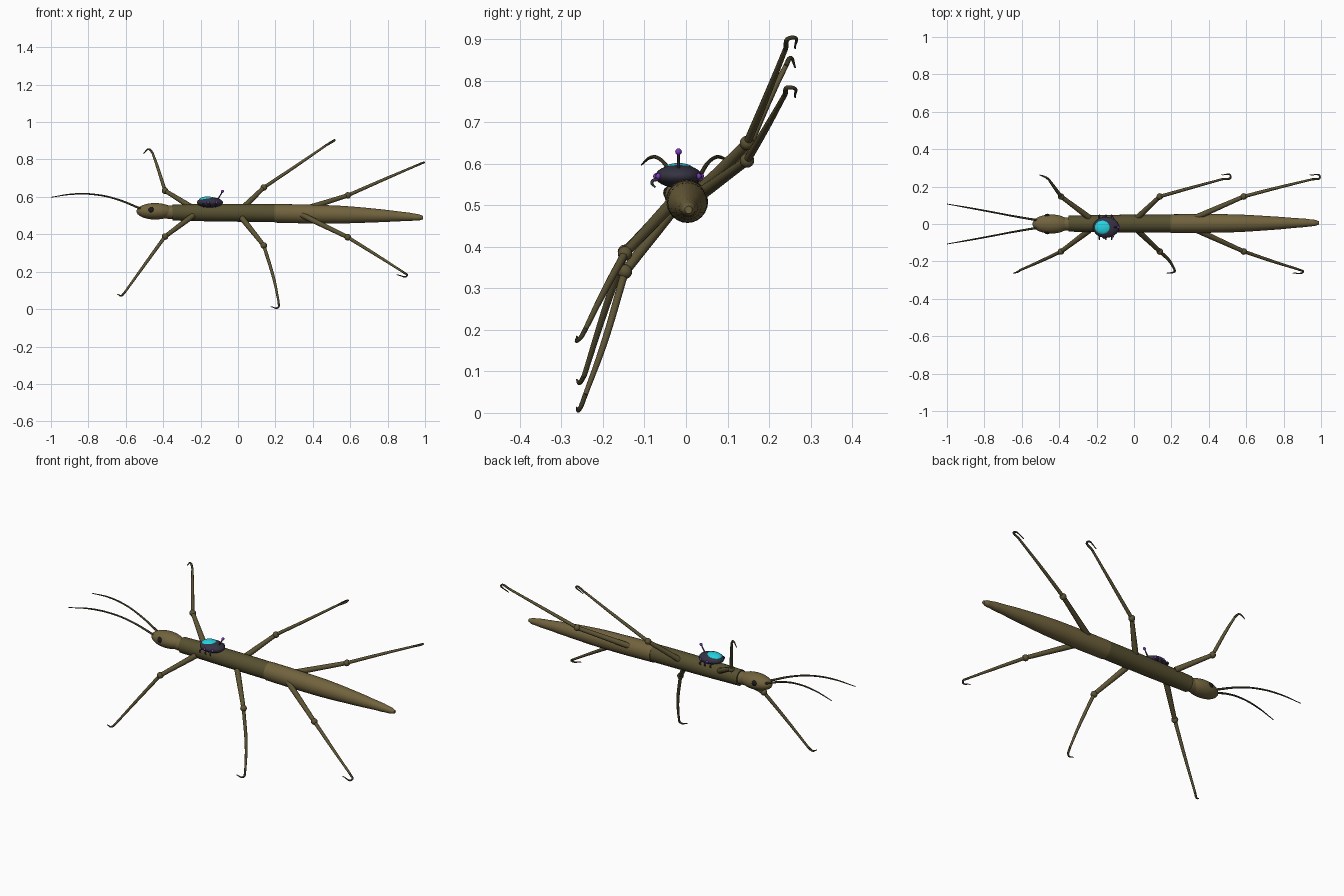
import bpy, math
from mathutils import Vector


def material(name, rgb):
    m = bpy.data.materials.new(name)
    m.diffuse_color = (*rgb, 1)
    return m


OLIVE = material("olive", (0.165, 0.125, 0.048))
DARK_OLIVE = material("dark_olive", (0.095, 0.08, 0.03))
LEG = material("leg_brown", (0.11, 0.088, 0.035))
CLAW = material("claw", (0.05, 0.042, 0.018))
BLACK = material("eye_black", (0.01, 0.01, 0.01))
SHELL = material("shell", (0.035, 0.033, 0.055))
CYAN = material("cyan", (0.02, 0.65, 0.75))
PURPLE = material("purple", (0.2, 0.04, 0.5))


def finish(ob, name, mat):
    ob.name = name
    ob.data.materials.clear()
    ob.data.materials.append(mat)
    bpy.ops.object.shade_smooth_by_angle(angle=math.radians(50))


def tube(name, pts, radii, mat, sides=4, steps=8):
    """Smooth tapered tube through the points."""
    cu = bpy.data.curves.new(name, 'CURVE')
    cu.dimensions = '3D'
    cu.bevel_depth = 1
    cu.bevel_resolution = sides
    cu.resolution_u = steps
    cu.use_fill_caps = True
    sp = cu.splines.new('BEZIER')
    sp.bezier_points.add(len(pts) - 1)
    sp.radius_interpolation = 'CARDINAL'
    for bp, p, r in zip(sp.bezier_points, pts, radii):
        bp.co = p
        bp.radius = r
        bp.handle_left_type = bp.handle_right_type = 'AUTO'
    ob = bpy.data.objects.new(name, cu)
    bpy.context.collection.objects.link(ob)
    bpy.ops.object.select_all(action='DESELECT')
    ob.select_set(True)
    bpy.context.view_layer.objects.active = ob
    bpy.ops.object.convert(target='MESH')
    finish(bpy.context.object, name, mat)


def ball(name, loc, size, mat, seg=24, rot=(0, 0, 0)):
    bpy.ops.mesh.primitive_uv_sphere_add(segments=seg, ring_count=seg // 2, location=loc, rotation=rot)
    ob = bpy.context.object
    ob.scale = size if isinstance(size, tuple) else (size,) * 3
    finish(ob, name, mat)


# body: thorax, long tapering abdomen, head with neck
tube("thorax", [(-0.35, 0.002, 0.516), (-0.2, 0.002, 0.516), (0, 0.002, 0.515), (0.2, 0.002, 0.513)],
     [0.043, 0.046, 0.048, 0.048], DARK_OLIVE, 10)
tube("abdomen",
     [(0.195, 0.002, 0.512), (0.4, 0.003, 0.508), (0.6, 0.004, 0.504), (0.8, 0.005, 0.498),
      (0.92, 0.006, 0.493), (0.97, 0.006, 0.490), (0.99, 0.006, 0.489)],
     [0.05, 0.05, 0.045, 0.032, 0.022, 0.016, 0.009], OLIVE, 10)
ball("head", (-0.443, 0, 0.523), (0.1, 0.051, 0.044), OLIVE, 32)
tube("neck", [(-0.41, 0, 0.52), (-0.34, 0, 0.517)], [0.035, 0.036], OLIVE, 8)

# eyes and antennae
for s, side in ((-1, "right"), (1, "left")):
    ball(f"eye_{side}", (-0.464, s * 0.042, 0.53), (0.016, 0.013, 0.016), BLACK, 16)
    tube(f"antenna_{side}",
         [(-0.515, s * 0.02, 0.535), (-0.65, s * 0.043, 0.588), (-0.76, s * 0.064, 0.612),
          (-0.88, s * 0.086, 0.615), (-1.0, s * 0.107, 0.598)],
         [0.006, 0.005, 0.0045, 0.004, 0.002], CLAW, 3)

# legs: hip, knee, shin bend, foot, hook apex, claw end
LEGS = {
    "front_left_leg": [(-0.24, 0.035, 0.54), (-0.39, 0.147, 0.633), (-0.432, 0.205, 0.765),
                       (-0.457, 0.24, 0.835), (-0.477, 0.252, 0.855), (-0.505, 0.263, 0.832)],
    "middle_left_leg": [(0.02, 0.035, 0.535), (0.138, 0.147, 0.65), (0.32, 0.198, 0.772),
                        (0.47, 0.239, 0.875), (0.517, 0.255, 0.904), (0.467, 0.263, 0.878)],
    "hind_left_leg": [(0.33, 0.035, 0.527), (0.587, 0.147, 0.608), (0.78, 0.197, 0.693),
                      (0.95, 0.238, 0.766), (0.994, 0.252, 0.784), (0.94, 0.263, 0.76)],
    "front_right_leg": [(-0.24, -0.035, 0.5), (-0.39, -0.147, 0.388), (-0.5, -0.199, 0.236),
                        (-0.605, -0.245, 0.09), (-0.625, -0.257, 0.072), (-0.645, -0.263, 0.08)],
    "middle_right_leg": [(0.02, -0.035, 0.488), (0.138, -0.147, 0.34), (0.192, -0.2, 0.16),
                         (0.216, -0.242, 0.045), (0.213, -0.257, 0.008), (0.175, -0.263, 0.013)],
    "hind_right_leg": [(0.34, -0.035, 0.504), (0.587, -0.147, 0.384), (0.74, -0.199, 0.289),
                       (0.88, -0.243, 0.2), (0.903, -0.257, 0.178), (0.848, -0.263, 0.184)],
}
for name, p in LEGS.items():
    tube(name + "_thigh", p[:2], [0.0155, 0.0115], LEG, 4)
    ball(name + "_knee", p[1], 0.0175, LEG, 16)
    tube(name + "_shin", p[1:4], [0.0095, 0.008, 0.006], LEG, 4)
    tube(name + "_claw", p[3:], [0.006, 0.005, 0.002], CLAW, 3)

# rider pod clinging to the thorax
ball("pod_shell", (-0.15, -0.018, 0.57), (0.07, 0.056, 0.028), SHELL, 32)
ball("pod_canopy", (-0.163, -0.018, 0.583), (0.047, 0.039, 0.019), CYAN, 32, (0, 0, 0))
tube("pod_aerial", [(-0.112, -0.018, 0.58), (-0.083, -0.018, 0.628)], [0.004, 0.003], SHELL, 3)
ball("pod_aerial_tip", (-0.083, -0.018, 0.629), 0.008, PURPLE, 16)
for s, side in ((-1, "right"), (1, "left")):
    for i, x in enumerate((-0.16, -0.115)):
        y = -0.018 + s * (0.054 - 0.006 * i)
        ball(f"pod_lamp_{side}_{i}", (x, y, 0.57), 0.0075, PURPLE, 12)
    for i, x in enumerate((-0.185, -0.15, -0.12)):
        tube(f"pod_clasp_{side}_{i}",
             [(x, -0.018 + s * 0.04, 0.563), (x, -0.018 + s * 0.064, 0.556), (x, -0.018 + s * 0.056, 0.543)],
             [0.004, 0.004, 0.002], SHELL, 3)
